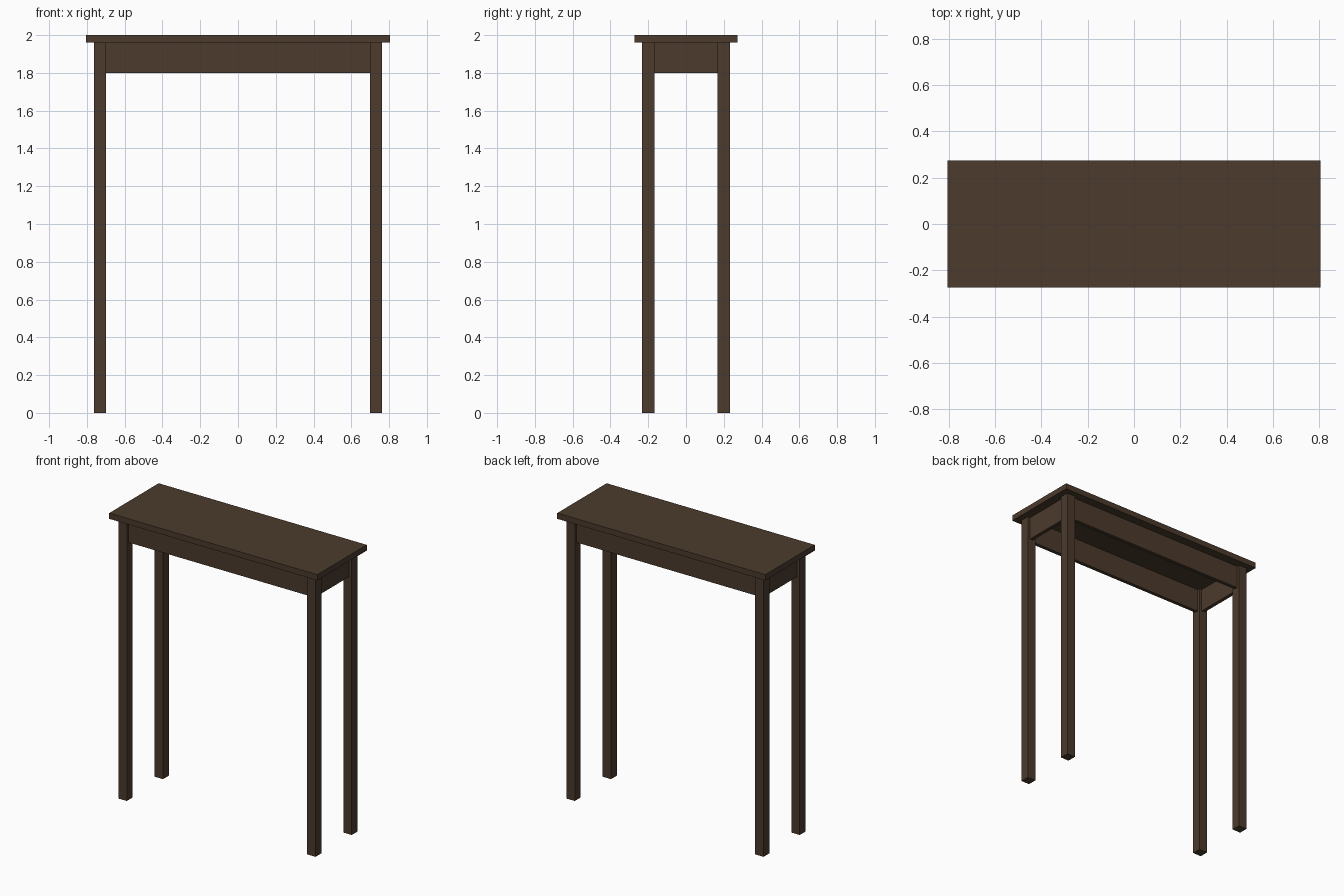
import bpy

# Remove the default cube
old = bpy.data.objects.get("Cube")
if old:
    bpy.data.objects.remove(old, do_unlink=True)

# Dark wood colour
wood = bpy.data.materials.new("dark_brown_wood")
wood.use_nodes = True
colour = (0.072, 0.043, 0.026, 1)
wood.diffuse_color = colour
wood.node_tree.nodes["Principled BSDF"].inputs["Base Color"].default_value = colour


def box(name, centre, size):
    """Add a flat-faced wooden box."""
    bpy.ops.mesh.primitive_cube_add(size=1, location=centre)
    obj = bpy.context.object
    obj.name = name
    obj.scale = size
    bpy.ops.object.transform_apply(location=False, rotation=False, scale=True)
    obj.data.materials.append(wood)
    return obj


TOP_Z, HEIGHT = 1.96, 2.0
LEG = 0.064
LEG_X, LEG_Y = 0.73, 0.2
APRON_Z, APRON_H = 1.88, 0.16
THICK, INSET = 0.025, 0.02

# Table top
box("table_top", (0, 0, (TOP_Z + HEIGHT) / 2), (1.61, 0.546, HEIGHT - TOP_Z))

# Four square legs
for x_name, sx in (("right", -1), ("left", 1)):
    for y_name, sy in (("front", -1), ("back", 1)):
        box(f"{y_name}_{x_name}_leg", (sx * LEG_X, sy * LEG_Y, TOP_Z / 2),
            (LEG, LEG, TOP_Z))

# Apron boards between the legs, set back from the leg faces
offset = LEG / 2 - INSET - THICK / 2
for name, s in (("front", -1), ("back", 1)):
    box(f"{name}_apron", (0, s * (LEG_Y + offset), APRON_Z),
        (2 * LEG_X - LEG, THICK, APRON_H))
for name, s in (("right", -1), ("left", 1)):
    box(f"{name}_apron", (s * (LEG_X + offset), 0, APRON_Z),
        (THICK, 2 * LEG_Y - LEG, APRON_H))
